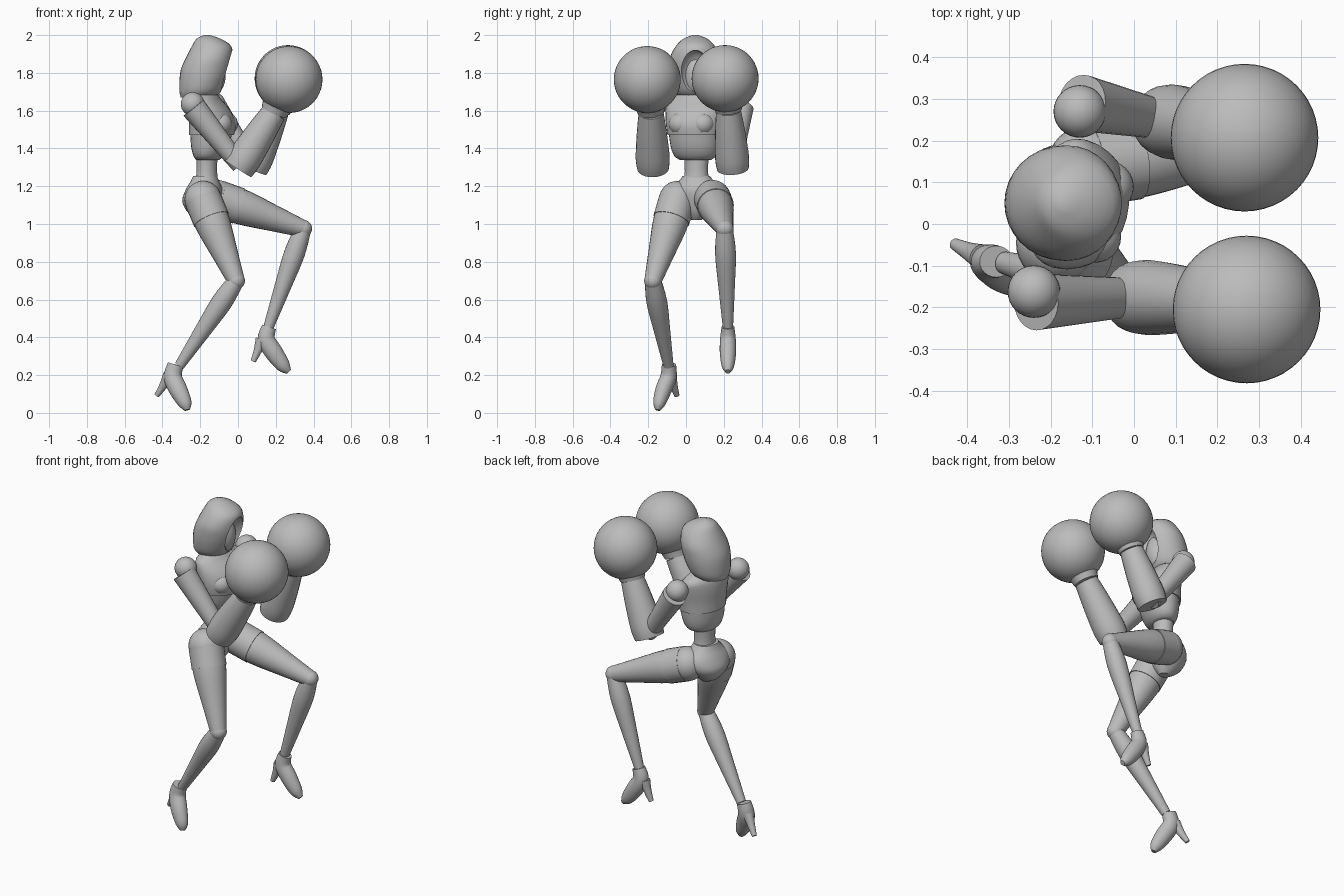
import bpy, bmesh, math
from mathutils import Vector, Matrix

cube = bpy.data.objects.get("Cube")
if cube:
    bpy.data.objects.remove(cube, do_unlink=True)

grey = bpy.data.materials.new("plain_grey")
grey.use_nodes = True
COLOUR = (0.5, 0.5, 0.5, 1)
grey.diffuse_color = COLOUR
grey.node_tree.nodes["Principled BSDF"].inputs["Base Color"].default_value = COLOUR

YAW = Matrix.Rotation(-0.247, 3, 'Z')    # twist of the torso


def finish(name, bm, angle=35):
    bmesh.ops.recalc_face_normals(bm, faces=bm.faces)
    me = bpy.data.meshes.new(name)
    bm.to_mesh(me)
    bm.free()
    me.materials.append(grey)
    me.shade_smooth()
    me.set_sharp_from_angle(angle=math.radians(angle))
    ob = bpy.data.objects.new(name, me)
    bpy.context.collection.objects.link(ob)
    return ob


def smooth_path(keys, steps):
    """Catmull-Rom interpolation of equally long tuples."""
    keys = [Vector(k) for k in keys]
    out = []
    for i in range(len(keys) - 1):
        b, c = keys[i], keys[i + 1]
        a = keys[i - 1] if i else b
        d = keys[i + 2] if i + 2 < len(keys) else c
        for s in range(steps):
            t = s / steps
            out.append(b + (c - a) * (t / 2) + (a * 2 - b * 5 + c * 4 - d) * (t * t / 2)
                       + (b * 3 - a - c * 3 + d) * (t ** 3 / 2))
    return out + [keys[-1]]


def loft(name, rings, angle=35):
    bm = bmesh.new()
    loops = [[bm.verts.new(p) for p in ring] for ring in rings]
    n = len(loops[0])
    for lo, hi in zip(loops, loops[1:]):
        for i in range(n):
            j = (i + 1) % n
            bm.faces.new((lo[i], lo[j], hi[j], hi[i]))
    bm.faces.new(loops[0])
    bm.faces.new(loops[-1])
    return finish(name, bm, angle)


def limb(name, keys, steps=4, n=24, flat=1.0):
    """Tube through (x, y, z, radius) keys; flat scales its width along y."""
    path = smooth_path(keys, steps)
    rings = []
    for i, p in enumerate(path):
        tangent = (path[min(i + 1, len(path) - 1)] - path[max(i - 1, 0)]).to_3d().normalized()
        side = Vector((0, 1, 0)).cross(tangent).normalized()
        across = tangent.cross(side)
        c, r = p.to_3d(), p[3]
        rings.append([c + r * (side * math.cos(a) + across * (flat * math.sin(a)))
                      for a in (2 * math.pi * k / n for k in range(n))])
    return loft(name, rings)


def stack(name, centre, keys, steps=3, n=32, turn=YAW):
    """Body of stacked ellipses: (z, forward offset, half depth, half width)."""
    rings = []
    for z, off, depth, width in smooth_path(keys, steps):
        rings.append([turn @ Vector((off + depth * math.cos(a), width * math.sin(a), 0))
                      + Vector((centre[0], centre[1], z))
                      for a in (2 * math.pi * k / n for k in range(n))])
    return loft(name, rings)


def ball(name, centre, size, seg=32):
    bm = bmesh.new()
    bmesh.ops.create_uvsphere(bm, u_segments=seg, v_segments=seg // 2, radius=1)
    bmesh.ops.scale(bm, vec=Vector(size), verts=bm.verts)
    bmesh.ops.translate(bm, vec=Vector(centre), verts=bm.verts)
    return finish(name, bm, 60)


# Hood with a hollowed face opening
hood = stack("hood", (0, 0.05), [
    (1.67, -.215, .088, .085), (1.70, -.20, .11, .115), (1.76, -.185, .125, .132),
    (1.82, -.17, .132, .138), (1.88, -.153, .123, .135), (1.94, -.14, .105, .105),
    (1.98, -.155, .065, .065), (2.0, -.165, .015, .015)], turn=Matrix.Identity(3))
cutter = ball("face_cutter", (-.03, .05, 1.78), (.075, .085, .14))
cutter.hide_render = True
cut = hood.modifiers.new("face_opening", 'BOOLEAN')
cut.operation, cut.object = 'DIFFERENCE', cutter
bpy.context.view_layer.objects.active = hood
bpy.ops.object.modifier_apply(modifier=cut.name)
bpy.data.objects.remove(cutter, do_unlink=True)
hood.data.set_sharp_from_angle(angle=math.radians(35))
ball("face", (-.15, .05, 1.79), (.085, .075, .12))

# Torso
stack("neck", (-.17, .05), [(1.6, 0, .05, .05), (1.74, .01, .045, .045)])
stack("chest", (-.16, .05), [
    (1.47, .02, .118, .145), (1.53, .025, .122, .152), (1.60, .01, .108, .158),
    (1.655, -.01, .08, .15), (1.685, -.01, .06, .10), (1.70, -.01, .045, .06)])
stack("ribs", (-.16, .05), [
    (1.34, 0, .06, .085), (1.36, .005, .078, .112), (1.41, .012, .098, .13),
    (1.50, .02, .112, .14)])
for label, side in (("left", 1), ("right", -1)):
    spot = YAW @ Vector((.085, .062 * side, 0)) + Vector((-.16, .05, 1.53))
    ball(label + "_bust", spot, (.062, .062, .06), 24)
stack("waist", (-.165, .055), [(1.22, 0, .06, .07), (1.28, 0, .054, .062), (1.36, 0, .056, .066)])
stack("pelvis", (-.175, .055), [
    (1.02, 0, .03, .025), (1.06, -.015, .075, .07), (1.12, -.02, .1, .125),
    (1.18, -.005, .095, .135), (1.225, 0, .075, .095), (1.255, 0, .062, .072)])

# Arms and round gloves: shoulder, arm top, elbow, wrist, glove centre
ARMS = {
    "left": ((-.13, .27, 1.635), (-.125, .29, 1.615), (.08, .247, 1.31),
             (.205, .225, 1.60), (.265, .207, 1.77)),
    "right": ((-.24, -.162, 1.635), (-.235, -.187, 1.615), (.01, -.175, 1.31),
              (.19, -.185, 1.59), (.27, -.205, 1.765)),
}
for label, (shoulder, top, elbow, wrist, glove) in ARMS.items():
    e, w, g = Vector(elbow), Vector(wrist), Vector(glove)
    ball(label + "_shoulder", shoulder, (.063,) * 3)
    limb(label + "_upper_arm", [(*top, .068), (*elbow, .045)])
    cuff = e - (w - e) * 0.06
    limb(label + "_forearm", [(*cuff, .084), (*e.lerp(w, .15), .09),
                              (*e.lerp(w, .6), .08), (*w, .066)])
    limb(label + "_glove_cuff", [(*w, .07), (*w.lerp(g, .25), .085), (*w.lerp(g, .6), .12)])
    ball(label + "_glove", glove, (.177,) * 3, 48)

# Legs: hip, knee, ankle, calf bow
LEGS = {
    "left": ((-.11, .14, 1.135), (.345, .205, .975), (.16, .222, .45)),
    "right": ((-.185, -.045, 1.13), (-.01, -.175, .70), (-.31, -.093, .25)),
}
for label, (hip, knee, ankle) in LEGS.items():
    h, k, a = Vector(hip), Vector(knee), Vector(ankle)
    ball(label + "_hip", hip, (.098,) * 3)
    limb(label + "_thigh", [(*h, .096), (*h.lerp(k, .3), .093),
                            (*h.lerp(k, .65), .07), (*k, .046)])
    limb(label + "_hip_band", [(*h.lerp(k, .02), .099), (*h.lerp(k, .25), .098)])
    ball(label + "_knee", knee, (.047,) * 3, 24)
    limb(label + "_shin", [(*k, .043), (*k.lerp(a, .25), .055),
                           (*k.lerp(a, .6), .043), (*a, .027)])

# High heeled shoes: sole path and spike heel
SHOES = {
    "left": ([(.165, .222, .455, .038), (.15, .222, .39, .046), (.19, .222, .32, .048),
              (.24, .222, .25, .037), (.27, .222, .218, .015)],
             [(.125, .222, .39, .032), (.105, .222, .33, .022), (.08, .222, .272, .014)]),
    "right": ([(-.33, -.09, .255, .042), (-.345, -.093, .19, .048), (-.315, -.12, .12, .048),
               (-.28, -.142, .05, .036), (-.27, -.15, .015, .015)],
              [(-.365, -.08, .20, .032), (-.395, -.066, .145, .022), (-.43, -.048, .092, .014)]),
}
for label, (sole, heel) in SHOES.items():
    limb(label + "_shoe", sole, flat=.9)
    limb(label + "_heel", heel)
